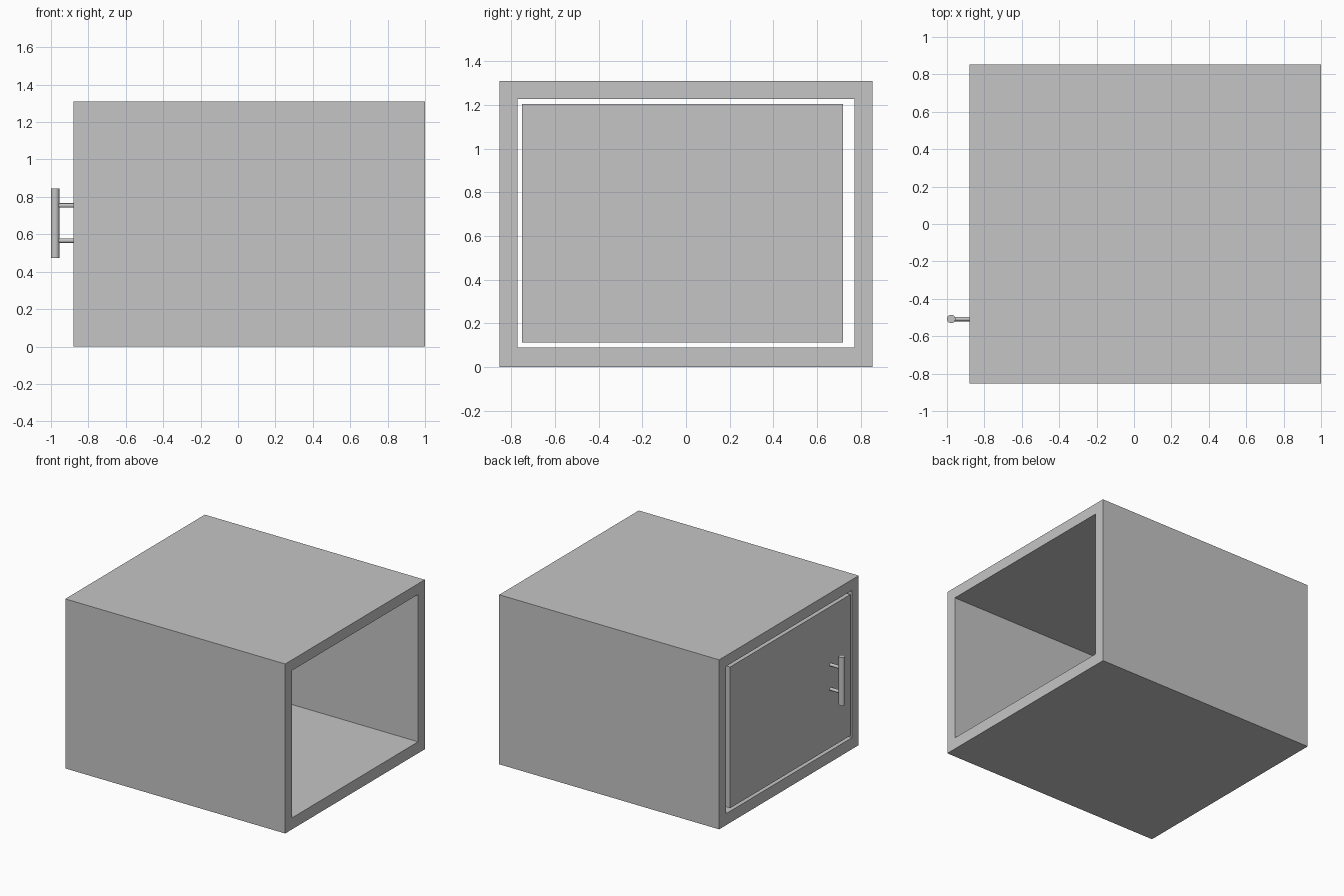
import bpy
import math
from mathutils import Vector

cube = bpy.data.objects.get("Cube")
if cube:
    bpy.data.objects.remove(cube, do_unlink=True)

GREY = (0.56, 0.56, 0.56, 1.0)
grey = bpy.data.materials.new("plain_grey")
grey.use_nodes = True
grey.diffuse_color = GREY
grey.node_tree.nodes["Principled BSDF"].inputs["Base Color"].default_value = GREY


def add_mesh(name, verts, faces):
    mesh = bpy.data.meshes.new(name)
    mesh.from_pydata(verts, [], faces)
    mesh.materials.append(grey)
    obj = bpy.data.objects.new(name, mesh)
    bpy.context.collection.objects.link(obj)
    return obj


def rectangle(x, y0, y1, z0, z1):
    return [(x, y0, z0), (x, y1, z0), (x, y1, z1), (x, y0, z1)]


def rod(name, start, end, radius):
    start, end = Vector(start), Vector(end)
    axis = end - start
    bpy.ops.mesh.primitive_cylinder_add(
        vertices=32, radius=radius, depth=axis.length, location=(start + end) / 2,
        rotation=axis.to_track_quat('Z', 'Y').to_euler())
    obj = bpy.context.object
    obj.name = name
    obj.data.materials.append(grey)
    bpy.ops.object.shade_smooth_by_angle(angle=math.radians(40))
    return obj


FRONT_X, BACK_X = -0.88, 1.0
HALF_Y, TOP = 0.852, 1.31

# Cabinet shell: a rectangular tube open at both ends
rings = []
for x in (FRONT_X, BACK_X):
    rings += rectangle(x, -HALF_Y, HALF_Y, 0, TOP)
    rings += rectangle(x, -0.77, 0.77, 0.089, 1.227)
faces = []
for i in range(4):
    j = (i + 1) % 4
    faces.append((i, i + 4, j + 4, j))              # door end rim
    faces.append((i + 8, j + 8, j + 12, i + 12))    # open end rim
    faces.append((i, j, j + 8, i + 8))              # outside walls
    faces.append((i + 4, i + 12, j + 12, j + 4))    # inside walls
add_mesh("cabinet_shell", rings, faces)

# Door panel, flush with the rim and leaving a narrow gap all round
panel = rectangle(FRONT_X, -0.75, 0.718, 0.112, 1.203)
panel += rectangle(FRONT_X + 0.08, -0.75, 0.718, 0.112, 1.203)
sides = [(i, (i + 1) % 4, (i + 1) % 4 + 4, i + 4) for i in range(4)]
add_mesh("door", panel, [(3, 2, 1, 0), (4, 5, 6, 7)] + sides)

# Bar handle on two posts
HANDLE_Y, BAR_X = -0.508, -0.9775
rod("handle_bar", (BAR_X, HANDLE_Y, 0.472), (BAR_X, HANDLE_Y, 0.845), 0.0225)
for label, z in (("lower", 0.566), ("upper", 0.754)):
    rod(label + "_handle_post", (BAR_X, HANDLE_Y, z), (FRONT_X, HANDLE_Y, z), 0.012)
